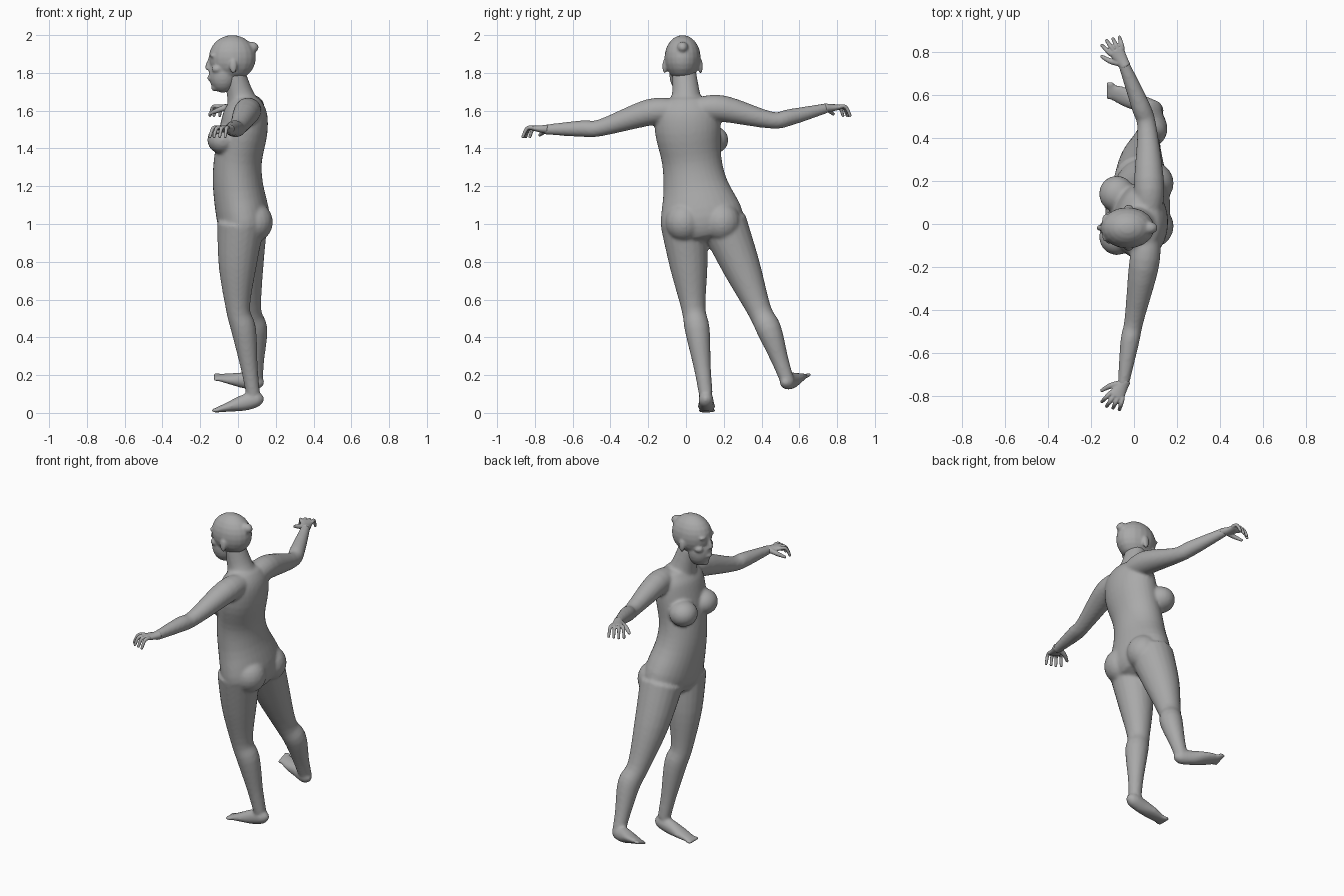
import bpy, bmesh, math
from mathutils import Vector, Matrix

cube = bpy.data.objects.get("Cube")
if cube:
    bpy.data.objects.remove(cube)

clay = bpy.data.materials.new("grey_clay")
clay.use_nodes = True
grey = (0.4, 0.4, 0.4, 1)
clay.diffuse_color = grey
clay.node_tree.nodes["Principled BSDF"].inputs["Base Color"].default_value = grey

FORWARD = Vector((-1, 0, 0))
UP = Vector((0, 0, 1))


def spline(rows, steps=4):
    """Catmull-Rom interpolation of rows of numbers."""
    result = []
    last = len(rows) - 1
    for i in range(last):
        before, start, end, after = (rows[max(i - 1, 0)], rows[i], rows[i + 1], rows[min(i + 2, last)])
        for k in range(steps):
            t = k / steps
            result.append([q + t / 2 * (r - p + t * (2 * p - 5 * q + 4 * r - s + t * (3 * (q - r) + s - p)))
                           for p, q, r, s in zip(before, start, end, after)])
    result.append(list(rows[-1]))
    return result


def tube(bm, rows, axis=FORWARD, sides=20):
    """Loft ellipses along rows of (x, y, z, radius along axis, other radius)."""
    rows = spline(rows)
    centres = [Vector(row[:3]) for row in rows]
    last = len(rows) - 1
    rings = []
    for i, row in enumerate(rows):
        along_radius, other_radius = row[3:]
        tangent = (centres[min(i + 1, last)] - centres[max(i - 1, 0)]).normalized()
        side = (axis - tangent * axis.dot(tangent)).normalized()
        other = tangent.cross(side)
        ring = []
        for k in range(sides):
            angle = math.tau * k / sides
            offset = side * along_radius * math.cos(angle) + other * other_radius * math.sin(angle)
            ring.append(bm.verts.new(centres[i] + offset))
        rings.append(ring)
        if i in (0, last):
            sign = 1 if i else -1
            pole = bm.verts.new(centres[i] + tangent * sign * min(along_radius, other_radius) / 2)
            for k in range(sides):
                bm.faces.new((ring[k], ring[(k + 1) % sides], pole))
    for low, high in zip(rings, rings[1:]):
        for k in range(sides):
            n = (k + 1) % sides
            bm.faces.new((low[k], low[n], high[n], high[k]))


def limb(bm, points, radii, axis=FORWARD):
    """Round tube through points, one radius for each."""
    tube(bm, [(*point, radius, radius) for point, radius in zip(points, radii)], axis)


def blob(bm, centre, size):
    """Ellipsoid for a soft form."""
    place = Matrix.Translation(centre) @ Matrix.Diagonal((*size, 1))
    bmesh.ops.create_uvsphere(bm, u_segments=20, v_segments=12, radius=1, matrix=place)


def finish(name, bm, voxel, rounds):
    """Fuse the overlapping forms into one smooth skin."""
    bmesh.ops.recalc_face_normals(bm, faces=bm.faces)
    mesh = bpy.data.meshes.new(name)
    bm.to_mesh(mesh)
    bm.free()
    mesh.materials.append(clay)
    obj = bpy.data.objects.new(name, mesh)
    bpy.context.collection.objects.link(obj)
    fuse = obj.modifiers.new("fuse", 'REMESH')
    fuse.mode = 'VOXEL'
    fuse.voxel_size = voxel
    fuse.use_smooth_shade = True
    soften = obj.modifiers.new("soften", 'SMOOTH')
    soften.factor = 0.5
    soften.iterations = rounds


def leg(bm, hip, knee, calf, ankle):
    """Thigh tapering to the knee, then a full calf and slim ankle."""
    hip, knee, calf, ankle = map(Vector, (hip, knee, calf, ankle))
    thigh = hip.lerp(knee, 0.5) + FORWARD * 0.01
    shin = calf.lerp(ankle, 0.6)
    limb(bm, [hip, thigh, knee, calf, shin, ankle], [.125, .1, .064, .066, .045, .037])


def foot(bm, heel, toe, across):
    """Foot lofted from heel to ball, ending in a row of toes."""
    heel, toe, across = Vector(heel), Vector(toe), Vector(across)
    profile = [(0, .02, .02), (.12, .038, .04), (.4, .04, .043), (.7, .046, .027), (1, .036, .012)]
    tube(bm, [(*heel.lerp(toe, t), wide, tall) for t, wide, tall in profile], across)
    for i in range(-2, 3):
        blob(bm, toe + across * i * .017, (.022, .011, .012))


def arm(bm, *joints):
    """Shoulder, upper arm, elbow, forearm and wrist."""
    limb(bm, joints, [.065, .07, .045, .044, .026])


def hand(name, wrist, out):
    """Palm-down hand with four curled fingers and a thumb."""
    bm = bmesh.new()
    wrist = Vector(wrist)
    along = Vector((-.5, .86 * out, 0))
    across = Vector((-.86, -.5 * out, 0))

    def spot(forward, sideways, lift):
        return wrist + along * forward + across * sideways + UP * lift

    tube(bm, [(*spot(-.02, 0, 0), .026, .024), (*spot(.02, 0, 0), .03, .02),
              (*spot(.07, 0, .005), .04, .014)], across)
    for i in range(4):
        spread = 1.5 - i
        reach = .13 - .008 * abs(spread - .5)
        limb(bm, [spot(reach / 2, spread * .02, .006), spot(reach - .025, spread * .026, .004),
                  spot(reach, spread * .03, -.045)], [.011, .01, .008], across)
    limb(bm, [spot(.01, .018, 0), spot(.04, .05, -.015), spot(.08, .074, -.034)], [.016, .013, .008], UP)
    finish(name, bm, .004, 3)


# Torso and neck
body = bmesh.new()
tube(body, [(.03, .1, .94, .11, .15), (.03, .085, 1.02, .14, .22), (0, .05, 1.2, .133, .172),
            (0, .03, 1.34, .127, .158), (.03, .01, 1.5, .127, .175), (.04, .01, 1.6, .112, .165),
            (.04, .01, 1.66, .075, .12)], sides=32)
tube(body, [(.03, 0, 1.62, .09, .1), (.01, 0, 1.69, .07, .075), (-.02, -.01, 1.8, .058, .064)])

# Breasts and buttocks
for side in (-1, 1):
    blob(body, (-.08, .04 + side * .1, 1.445), (.083, .085, .075))
    blob(body, (.085, .09 + side * .1, 1.01), (.1, .1, .105))

# Shoulders and arms
arm(body, (.06, -.08, 1.6), (.045, -.2, 1.59), (0, -.45, 1.51), (-.02, -.55, 1.505), (-.05, -.75, 1.5))
arm(body, (.07, .08, 1.61), (.07, .2, 1.61), (.06, .45, 1.55), (.03, .55, 1.565), (-.05, .75, 1.615))

# Standing leg, then the leg swung out to the side
leg(body, (.015, -.01, 1), (0, .04, .55), (.03, .06, .44), (.08, .105, .1))
foot(body, (.13, .105, .08), (-.12, .11, .013), (0, 1, 0))
leg(body, (.03, .2, 1), (.06, .39, .54), (.09, .44, .44), (.095, .54, .16))
foot(body, (.13, .52, .16), (-.11, .62, .19), (0, .94, .34))
finish("body", body, .009, 6)

# Head: cranium with pointed back, jaw, chin, lips and nose
head = bmesh.new()
middle = -.018
blob(head, (-.03, middle, 1.88), (.125, .096, .12))
blob(head, (.07, middle, 1.935), (.04, .03, .03))
blob(head, (-.08, middle, 1.79), (.075, .07, .095))
blob(head, (-.12, middle, 1.722), (.022, .026, .02))
blob(head, (-.145, middle, 1.772), (.018, .028, .014))
limb(head, [(-.146, middle, 1.875), (-.158, middle, 1.845), (-.162, middle, 1.82)], [.011, .012, .014])

# Brows, cheeks and ears
for side in (-1, 1):
    blob(head, (-.132, middle + side * .038, 1.892), (.018, .028, .01))
    blob(head, (-.11, middle + side * .05, 1.82), (.03, .025, .022))
    blob(head, (-.025, middle + side * .095, 1.835), (.02, .012, .038))
finish("head", head, .007, 4)

# Hands
hand("left_hand", (-.05, -.745, 1.503), -1)
hand("right_hand", (-.05, .75, 1.615), 1)
